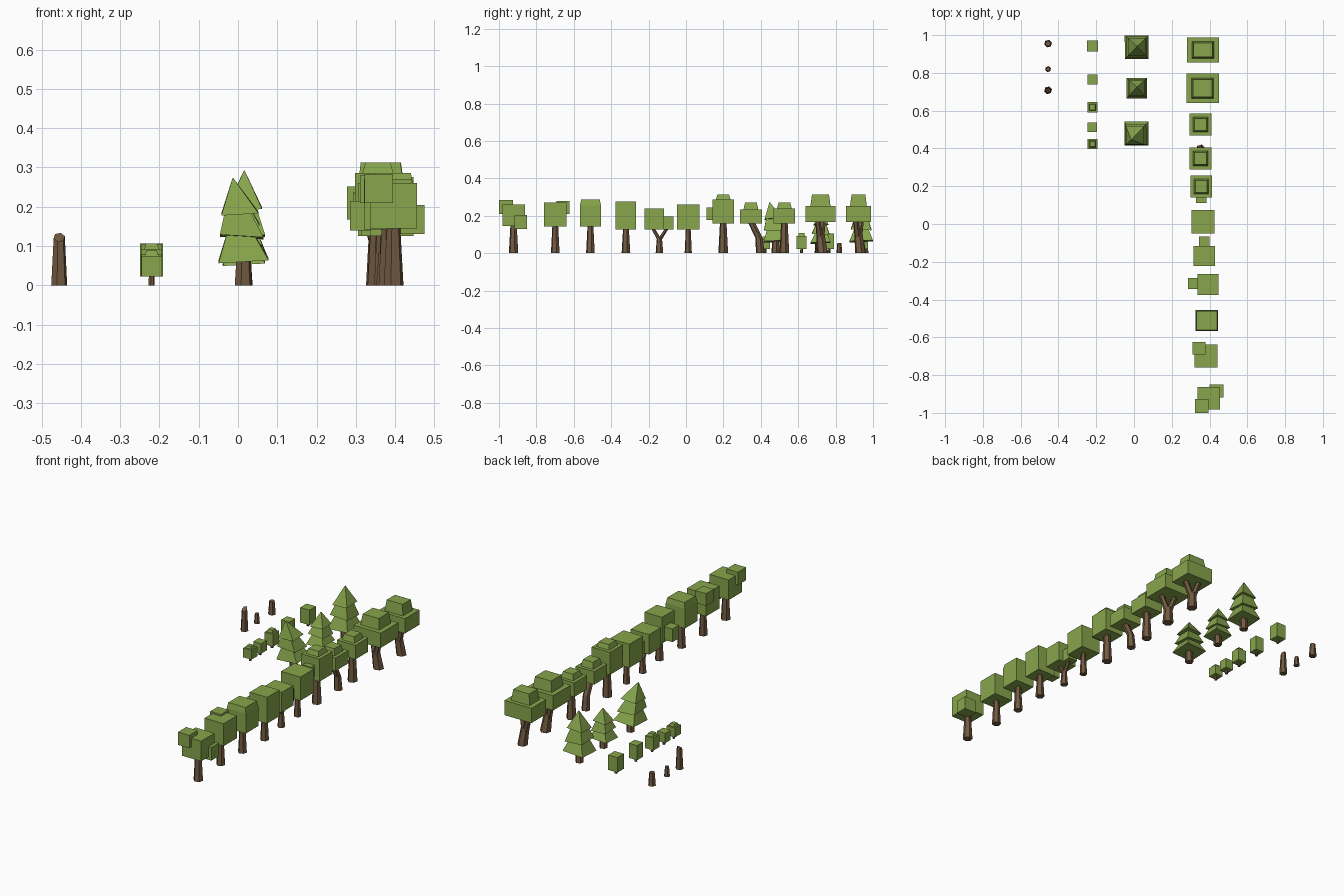
import bpy, math
from mathutils import Vector, Matrix

if "Cube" in bpy.data.objects:
    bpy.data.objects.remove(bpy.data.objects["Cube"])


def material(name, rgb):
    m = bpy.data.materials.new(name)
    m.diffuse_color = (*rgb, 1)
    m.use_nodes = True
    m.node_tree.nodes["Principled BSDF"].inputs["Base Color"].default_value = m.diffuse_color
    return m


GREEN = material("leaf green", (0.242, 0.375, 0.072))
BROWN = material("bark brown", (0.17, 0.102, 0.054))


def loft(name, rings, mat):
    """Solid skin through rings of equal vertex count, capped at both ends."""
    n = len(rings[0])
    verts = [tuple(v) for r in rings for v in r]
    faces = [tuple(range(n))[::-1], tuple(range(len(verts) - n, len(verts)))]
    for k in range(0, len(verts) - n, n):
        for i in range(n):
            j = (i + 1) % n
            faces.append((k + i, k + j, k + n + j, k + n + i))
    me = bpy.data.meshes.new(name)
    me.from_pydata(verts, [], faces)
    me.materials.append(mat)
    bpy.context.collection.objects.link(bpy.data.objects.new(name, me))


def ring(center, rx, ry, sides=4):
    """Flat ring; four sides give an axis-aligned rectangle."""
    if sides == 4:
        offs = [(sx * rx, sy * ry) for sx, sy in ((-1, -1), (1, -1), (1, 1), (-1, 1))]
    else:
        offs = [(rx * math.cos(a), ry * math.sin(a))
                for a in (math.tau * i / sides + .26 for i in range(sides))]
    return [Vector(center) + Vector((*o, 0)) for o in offs]


def leaf_box(name, x, y, hx, hy, z0, z1, inset=0.0):
    loft(name, [ring((x, y, z0), hx, hy), ring((x, y, z1), hx - inset, hy - inset)], GREEN)


def limb(name, start, end, r0, r1, slant=0.0):
    """Six-sided tapering trunk; slant tips the top cut along y."""
    top = ring(end, r1, r1, 6)
    for v in top:
        v.z += slant * (v.y - end[1])
    loft(name, [ring(start, r0, r0, 6), top], BROWN)


def tree(name, x, y, z0, z1, half=.058, depth=None, cap=0, r=.024, kind="straight"):
    """Block canopy, optional smaller cap, and a straight, flared, leaning or forked trunk."""
    depth = depth or half
    leaf_box(name + "_canopy", x, y, half, depth, z0, z1)
    if cap:
        leaf_box(name + "_cap", x, y, half * .68, depth * .68, z1, cap, .008)
    top = z0 + .01
    if kind == "flared":
        limb(name + "_trunk", (x + .01, y + .01, 0), (x, y, .1), r, .023)
        for s in (-1, 1):
            limb(name + "_branch", (x, y, .07), (x + s * .035, y - s * .015, top), .02, .014)
    elif kind == "leaning":
        limb(name + "_trunk", (x, y + .05, 0), (x, y + .044, .08), r, .02)
        limb(name + "_upper_trunk", (x, y + .044, .08), (x, y, top), .02, .019)
    elif kind == "forked":
        limb(name + "_trunk", (x, y + .028, 0), (x, y + .028, .085), r, .014)
        for s in (-1, 1):
            limb(name + "_branch", (x, y + .028, .07), (x, y + .031 + s * .039, top), .012, .01)
    else:
        limb(name + "_trunk", (x, y, 0), (x, y, top), r, r * .66)


# Broadleaf trees, back to front
tree("tree_1", .365, .922, .168, .252, .085, .066, .313, .028, "flared")
tree("tree_2", .363, .719, .168, .252, .086, .079, .313, .03, "flared")
tree("tree_3", .352, .526, .158, .238, cap=.27, r=.027)
tree("tree_4", .352, .347, .16, .234, cap=.27, kind="leaning")
tree("tree_5", .356, .199, .158, .286, cap=.313, r=.027)
tree("tree_6", .366, .012, .126, .26, half=.061, r=.02)
tree("tree_7", .372, -.17, .126, .24, depth=.053, r=.021, kind="forked")
tree("tree_8", .392, -.321, .126, .275, half=.055)
tree("tree_9", .386, -.511, .142, .255, half=.06, depth=.056)
tree("tree_10", .381, -.699, .142, .27, half=.06)
tree("tree_11", .396, -.922, .145, .26, half=.06, r=.026)
leaf_box("tree_9_crown", .386, -.511, .06, .056, .255, .286, .006)

# Small leaf blocks hanging on the sides of some canopies
leaf_box("tree_5_side_leaves", .356, .13, .027, .02, .178, .243)
leaf_box("tree_7_side_leaves", .372, -.097, .028, .03, .126, .195)
leaf_box("tree_8_side_leaves", .315, -.315, .03, .029, .14, .215)
leaf_box("tree_10_side_leaves", .344, -.658, .034, .034, .21, .28)
leaf_box("tree_11_low_leaves", .437, -.884, .038, .034, .13, .204)
leaf_box("tree_11_high_leaves", .358, -.963, .036, .037, .21, .283)


def conifer(name, x, y, half, z0, tip, lean_x, lean_y):
    """Three stacked, slightly tilted four-sided tiers on a trunk."""
    limb(name + "_trunk", (x, y, 0), (x, y, z0 + .03), .023, .017)
    h = tip - z0
    for t in range(3):
        a, b = .285 * t, .46 + .27 * t
        w = half * (1 - .13 * t)
        u = half * .34 if t < 2 else .001
        s = 1 if t % 2 else -1
        tilt = Matrix.Rotation(s * .06, 3, 'Y') @ Matrix.Rotation(-s * .05, 3, 'X')
        base = Vector((x + lean_x * a * .6, y + lean_y * a * .6, z0 + h * a))
        low = [tilt @ v + base for v in ring((0, 0, 0), w, w)]
        high = ring((x + lean_x * b, y + lean_y * b, z0 + h * b), u, u)
        loft(f"{name}_tier_{t + 1}", [low, high], GREEN)


conifer("conifer_1", .014, .936, .063, .063, .292, .002, .004)
conifer("conifer_2", .015, .719, .054, .055, .225, 0, .006)
conifer("conifer_3", .014, .479, .064, .063, .273, -.027, -.032)


def bush(name, y, w, z1, cap=0):
    """Leaf block on a short stem, sometimes with a smaller cap."""
    limb(name + "_stem", (-.22, y, 0), (-.22, y, .03), .008, .007)
    leaf_box(name + "_leaves", -.22, y, w, w, .022, z1)
    if cap:
        leaf_box(name + "_cap", -.22, y, w * .68, w * .68, z1, cap, .004)


bush("bush_1", .943, .029, .107)
bush("bush_2", .765, .026, .105)
bush("bush_3", .618, .027, .092, .107)
bush("bush_4", .512, .025, .078)
bush("bush_5", .424, .026, .075, .088)


def stump(name, y, r, h, slant=0.0):
    limb(name, (-.455, y, 0), (-.455, y, h), r, r * .7, slant)


# Stumps, the tallest cut at a slant
stump("stump_1", .955, .021, .075)
stump("stump_2", .82, .016, .055)
stump("stump_3", .708, .021, .122, .8)
